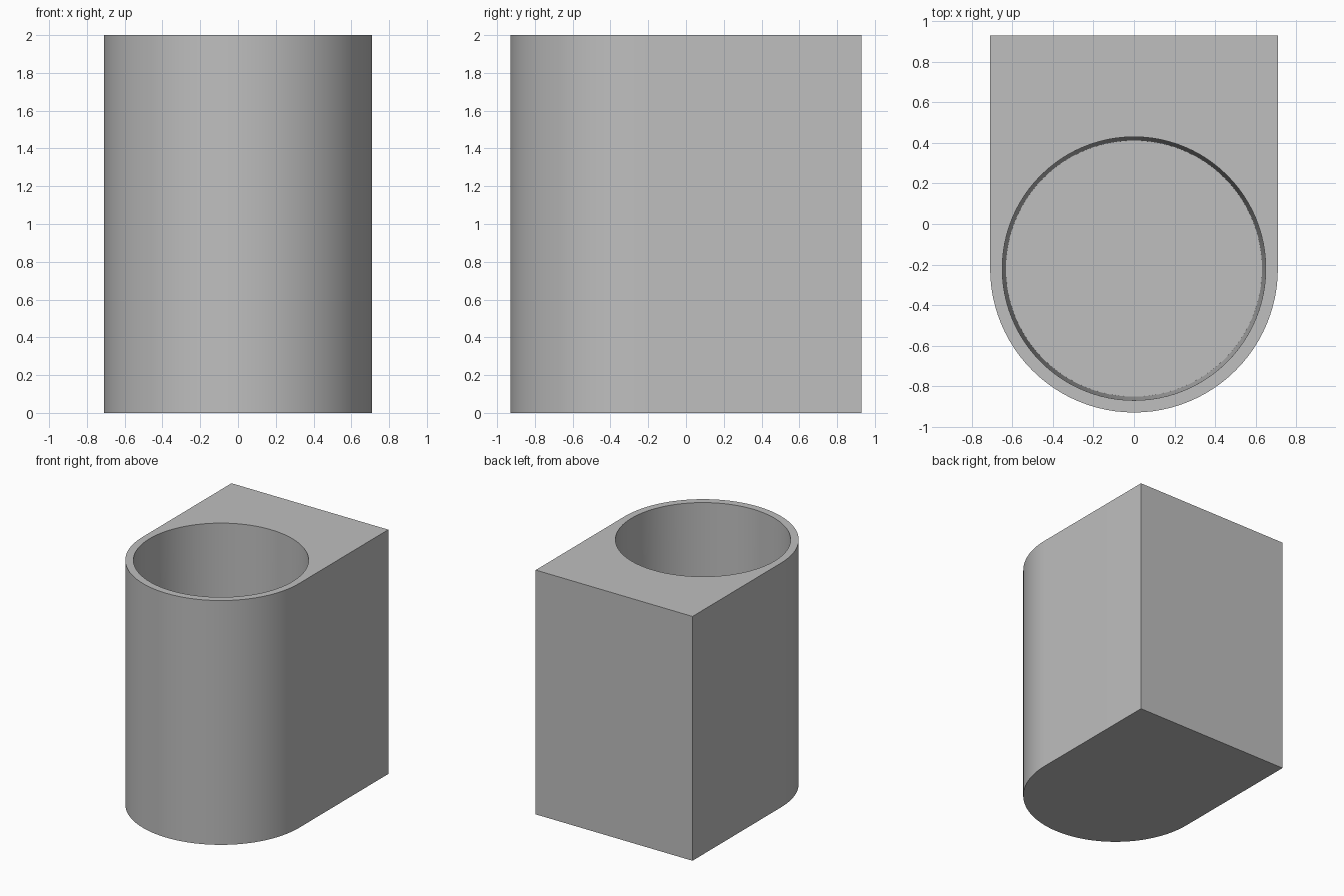
import bpy
import bmesh
from math import cos, sin, pi, radians

cube = bpy.data.objects.get("Cube")
if cube:
    bpy.data.objects.remove(cube, do_unlink=True)

HEIGHT = 2.0
HALF_WIDTH = 0.71      # also the radius of the rounded front
BACK_Y = 0.93
CENTRE_Y = -0.22       # shared axis of the rounded front and the bore
FLOOR = 0.06
BORE_TOP, BORE_BOTTOM = 0.65, 0.632
SEGMENTS = 96

grey = bpy.data.materials.new("plain grey")
grey.use_nodes = True
colour = (0.52, 0.52, 0.52, 1)
grey.diffuse_color = colour
grey.node_tree.nodes["Principled BSDF"].inputs["Base Color"].default_value = colour


def make_object(name, bm):
    bmesh.ops.recalc_face_normals(bm, faces=bm.faces)
    mesh = bpy.data.meshes.new(name)
    bm.to_mesh(mesh)
    bm.free()
    mesh.materials.append(grey)
    obj = bpy.data.objects.new(name, mesh)
    bpy.context.collection.objects.link(obj)
    return obj


# Holder body: square back and half-round front, extruded upward
bm = bmesh.new()
half = SEGMENTS // 2
outline = [(HALF_WIDTH, BACK_Y), (-HALF_WIDTH, BACK_Y)]
for i in range(half + 1):
    a = pi + pi * i / half
    outline.append((HALF_WIDTH * cos(a), CENTRE_Y + HALF_WIDTH * sin(a)))
base = bm.faces.new([bm.verts.new((x, y, 0)) for x, y in outline])
extruded = bmesh.ops.extrude_face_region(bm, geom=[base], use_keep_orig=True)
top = [v for v in extruded["geom"] if isinstance(v, bmesh.types.BMVert)]
bmesh.ops.translate(bm, vec=(0, 0, HEIGHT), verts=top)
body = make_object("holder_body", bm)

# Slightly tapered bore, extended above the rim at the same slope
extra = 0.1
depth = HEIGHT - FLOOR
slope = (BORE_TOP - BORE_BOTTOM) / depth
bm = bmesh.new()
bmesh.ops.create_cone(bm, cap_ends=True, segments=SEGMENTS, radius1=BORE_BOTTOM,
                      radius2=BORE_TOP + slope * extra, depth=depth + extra)
bmesh.ops.translate(bm, vec=(0, CENTRE_Y, FLOOR + (depth + extra) / 2), verts=bm.verts)
cutter = make_object("bore_cutter", bm)
cutter.hide_render = True

# Cut the bore, then apply and remove the helper
bpy.ops.object.select_all(action="DESELECT")
body.select_set(True)
bpy.context.view_layer.objects.active = body
cut = body.modifiers.new("bore", "BOOLEAN")
cut.operation = "DIFFERENCE"
cut.solver = "EXACT"
cut.object = cutter
bpy.ops.object.modifier_apply(modifier=cut.name)
bpy.data.objects.remove(cutter, do_unlink=True)

bpy.ops.object.shade_smooth_by_angle(angle=radians(30))
